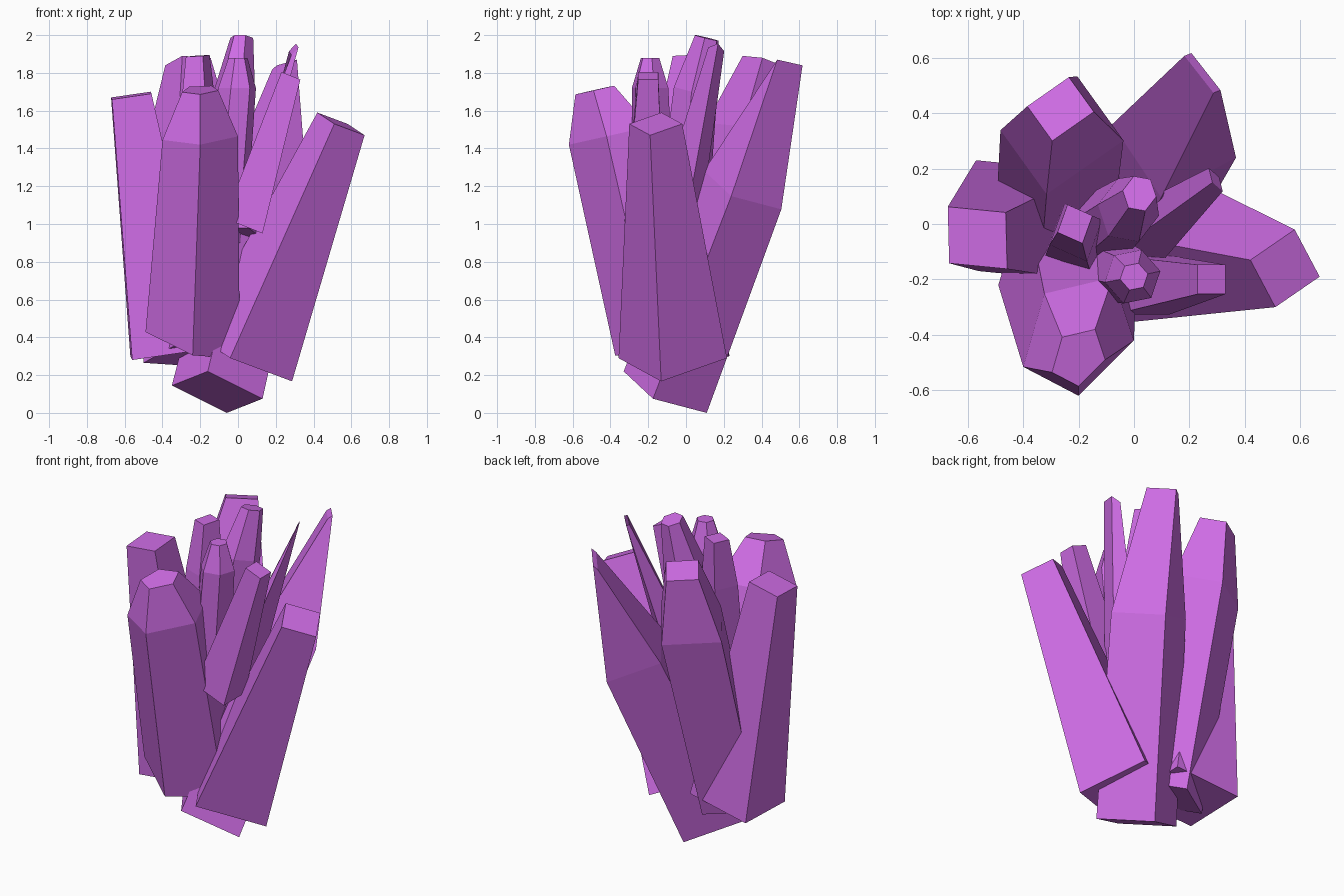
import bpy, bmesh, math
from mathutils import Vector

if "Cube" in bpy.data.objects:
    bpy.data.objects.remove(bpy.data.objects["Cube"])

purple = bpy.data.materials.new("purple_crystal")
purple.diffuse_color = (0.62, 0.15, 0.78, 1)
purple.use_nodes = True
purple.node_tree.nodes["Principled BSDF"].inputs["Base Color"].default_value = purple.diffuse_color


def crystal(name, sides, u, v, rings):
    """Faceted shaft: section spanned by u and v, scaled at each (centre, scale[, own u, own v])."""
    bm = bmesh.new()
    loops = []
    for centre, s, *own in rings:
        ru, rv = (Vector(d) for d in (own or (u, v)))
        loop = []
        for i in range(sides):
            a = 2 * math.pi * i / sides
            loop.append(bm.verts.new(Vector(centre) + s * (ru * math.cos(a) + rv * math.sin(a))))
        loops.append(loop)
    for lo, hi in zip(loops, loops[1:]):
        for i in range(sides):
            j = (i + 1) % sides
            bm.faces.new((lo[i], lo[j], hi[j], hi[i]))
    bm.faces.new(loops[0][::-1])
    bm.faces.new(loops[-1])
    bmesh.ops.recalc_face_normals(bm, faces=bm.faces)
    mesh = bpy.data.meshes.new(name)
    bm.to_mesh(mesh)
    bm.free()
    mesh.materials.append(purple)
    bpy.context.collection.objects.link(bpy.data.objects.new(name, mesh))


# large outer crystals
crystal("front_crystal", 5, (0, -.22, -.05), (.21, .05, .01),
        [((-.24, -.10, .38), 1.25, (0, -.22, -.06), (.21, .03, -.06)),
         ((-.20, -.40, 1.47), 1), ((-.20, -.48, 1.71), .48)])
crystal("left_crystal", 4, (.10, .09, .02), (-.105, .11, -.01),
        [((-.36, .01, .32), 2.0), ((-.565, -.05, 1.68), 1.02)])
crystal("back_left_crystal", 4, (-.12, .01, -.02), (.03, .115, -.03),
        [((-.29, -.02, .30), 1.75), ((-.26, .32, 1.48), 1.85), ((-.265, .415, 1.86), 1)])
crystal("right_crystal", 4, (.125, -.03, -.06), (.035, .14, 0),
        [((.03, -.07, .29), 2.05), ((.545, -.16, 1.53), 1)])
crystal("back_right_crystal", 4, (.24, -.065, -.035), (.05, .22, -.11),
        [((-.11, -.11, .11), 1), ((.145, .30, 1.18), .93),
         ((.247, .545, 1.845), 1, (.065, -.062, .025), (-.04, .072, -.005))])

# thin inner crystals
crystal("blade_crystal", 4, (.025, -.042, .01), (.012, .01, .03),
        [((.03, -.06, .95), 2.8, (.01, -.045, .01), (.035, .015, -.01)), ((.295, .16, 1.925), 1)])
crystal("short_front_crystal", 4, (.05, -.053, -.02), (.05, .053, -.02),
        [((.03, -.22, .99), 2.0), ((.28, -.20, 1.785), 1)])
crystal("tall_middle_crystal", 6, (.11, -.02, 0), (.02, .12, -.03),
        [((-.12, -.03, .9), 1.2), ((-.02, .05, 1.70), 1), ((.02, .11, 1.985), .55)])
crystal("left_middle_crystal", 4, (.063, .03, .005), (-.027, .07, 0),
        [((-.20, -.07, .9), 2.0), ((-.21, -.03, 1.6), 1.5), ((-.213, 0, 1.89), 1)])
crystal("centre_crystal", 6, (.10, .02, 0), (-.02, .10, 0),
        [((-.07, -.17, 1.0), 1.15), ((-.005, -.19, 1.72), 1), ((0, -.19, 1.88), .5)])
